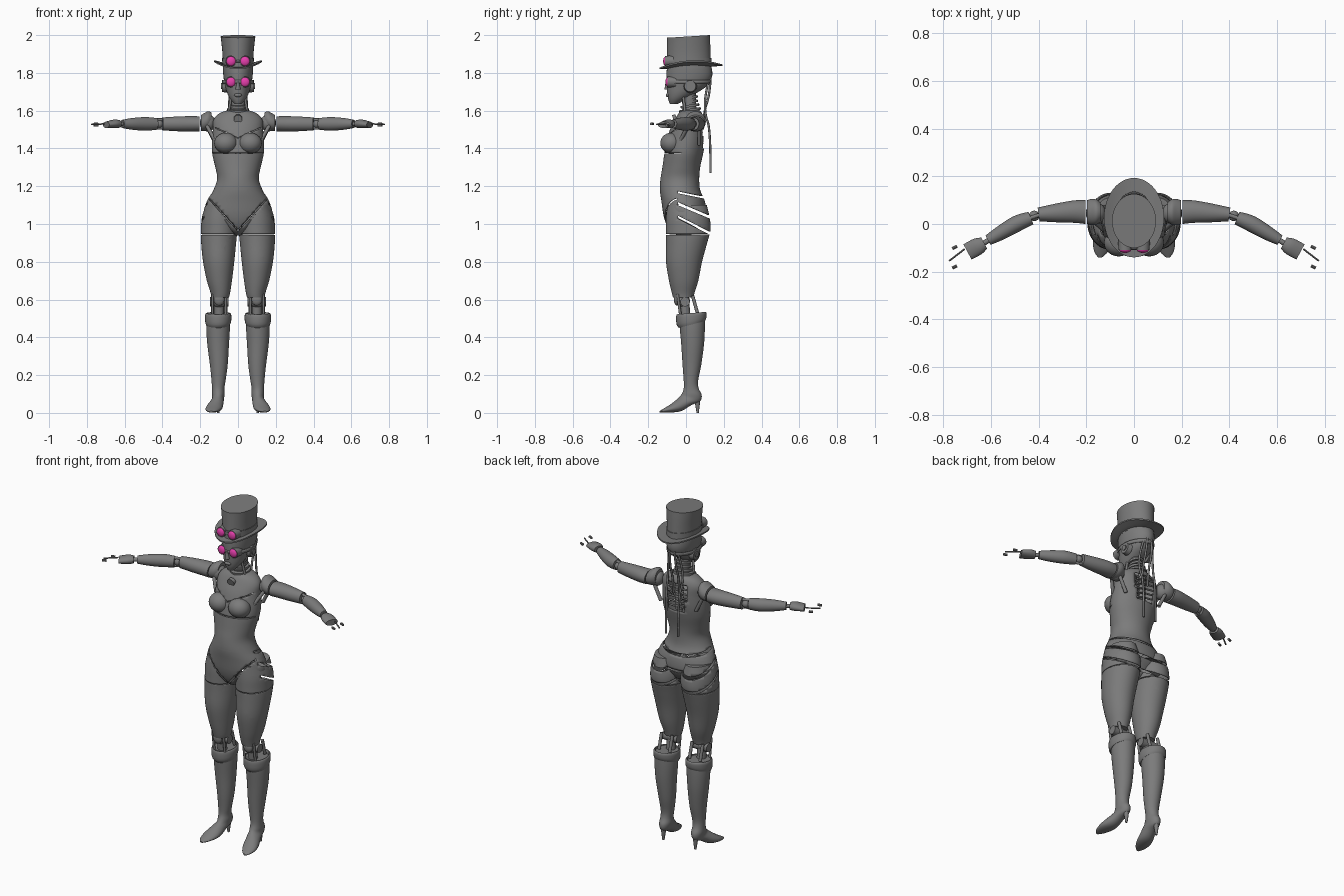
import bpy, bmesh, math
from mathutils import Vector as V

cube = bpy.data.objects.get("Cube")
if cube:
    bpy.data.objects.remove(cube)


def material(name, rgb, rough=0.5):
    m = bpy.data.materials.new(name)
    m.use_nodes = True
    m.diffuse_color = (*rgb, 1)
    bsdf = next(n for n in m.node_tree.nodes if n.type == 'BSDF_PRINCIPLED')
    bsdf.inputs["Base Color"].default_value = (*rgb, 1)
    bsdf.inputs["Roughness"].default_value = rough
    return m


GREY = material("metal grey", (0.2, 0.2, 0.2))
PINK = material("lens magenta", (0.8, 0.05, 0.42))


def finish(name, data, mat=GREY, mirror=True, shell=0):
    ob = bpy.data.objects.new(name, data)
    bpy.context.scene.collection.objects.link(ob)
    data.materials.append(mat)
    if mirror:
        ob.modifiers.new("Mirror", 'MIRROR')
    if shell:
        ob.modifiers.new("Shell", 'SOLIDIFY').thickness = shell
    return ob


def to_object(name, bm, angle=35, **kw):
    bmesh.ops.recalc_face_normals(bm, faces=bm.faces)
    me = bpy.data.meshes.new(name)
    bm.to_mesh(me)
    bm.free()
    me.shade_smooth()
    me.set_sharp_from_angle(angle=math.radians(angle))
    return finish(name, me, **kw)


# Ring makers: centre, half-axis u, half-axis v
def flat(z, x0, x1, y0, y1, tilt=0.0):
    return V(((x0 + x1) / 2, (y0 + y1) / 2, z)), V(((x1 - x0) / 2, 0, 0)), V((0, (y1 - y0) / 2, tilt))


def sym(z, r, y0, y1, tilt=0.0):
    return flat(z, -r, r, y0, y1, tilt)


def foot_ring(x, w, yt, zt, yb, zb):
    return V((x, (yt + yb) / 2, (zt + zb) / 2)), V((w, 0, 0)), V((0, (yb - yt) / 2, (zb - zt) / 2))


def arm_ring(x, y, ry, rz, turn=0.0, z=1.53):
    a = math.radians(turn)
    return V((x, y, z)), V((math.sin(a), math.cos(a), 0)) * ry, V((0, 0, rz))


def loft(rings, steps=4, sides=32, caps=True):
    """Skin a smooth tube through elliptical rings."""
    fine, n = [], len(rings)
    for i in range(n - 1):
        p = [rings[max(i - 1, 0)], rings[i], rings[i + 1], rings[min(i + 2, n - 1)]]
        for s in range(steps):
            t = s / steps
            fine.append([(b * 2 + (c - a) * t + (a * 2 - b * 5 + c * 4 - d) * t**2
                          + (b * 3 - a - c * 3 + d) * t**3) / 2 for a, b, c, d in zip(*p)])
    fine.append(rings[-1])
    bm = bmesh.new()
    grid = []
    for c, u, v in fine:
        angles = [2 * math.pi * k / sides for k in range(sides)]
        grid.append([bm.verts.new(c + u * math.cos(a) + v * math.sin(a)) for a in angles])
    for a, b in zip(grid, grid[1:]):
        for k in range(sides):
            j = (k + 1) % sides
            bm.faces.new((a[k], a[j], b[j], b[k]))
    if caps:
        bm.faces.new(grid[0])
        bm.faces.new(grid[-1])
    return bm


def slit(bm, z, sx, sy, width, where):
    """Cut an open gap along the plane height = z + sx*x + sy*y."""
    no = V((-sx, -sy, 1)).normalized()
    for d in (-width / 2, width / 2):
        bmesh.ops.bisect_plane(bm, geom=bm.verts[:] + bm.edges[:] + bm.faces[:],
                               plane_co=V((0, 0, z)) + no * d, plane_no=no)
    drop = []
    for f in bm.faces:
        c = f.calc_center_median()
        if abs((c - V((0, 0, z))).dot(no)) < width / 2 and where(c):
            drop.append(f)
    bmesh.ops.delete(bm, geom=drop, context='FACES')


def rod(name, a, b, r, r2=None, sides=20, **kw):
    a, b = V(a), V(b)
    bm = bmesh.new()
    bmesh.ops.create_cone(bm, cap_ends=True, segments=sides, radius1=r,
                          radius2=r if r2 is None else r2, depth=(b - a).length)
    m = (b - a).to_track_quat('Z', 'Y').to_matrix().to_4x4()
    m.translation = (a + b) / 2
    bm.transform(m)
    return to_object(name, bm, **kw)


def ball(name, c, size, **kw):
    bm = bmesh.new()
    bmesh.ops.create_uvsphere(bm, u_segments=24, v_segments=14, radius=1)
    bmesh.ops.scale(bm, vec=size, verts=bm.verts)
    bmesh.ops.translate(bm, vec=c, verts=bm.verts)
    return to_object(name, bm, **kw)


def hip_slits(bm):
    for z, slope, w in ((1.16, -.2, .012), (1.09, -.42, .016), (1.015, -.5, .014)):
        slit(bm, z, 0, slope, w, lambda c: c.y > -.045)
    for s in (1, -1):
        slit(bm, .965, s * 1.1, 0, .008, lambda c: c.y < -.045 and c.x * s > 0)


# Torso shell with chest seams, hip gaps and an open upper back
torso = loft([sym(1.605, .045, -.02, .07), sym(1.585, .1, -.04, .085), sym(1.55, .13, -.06, .095),
              sym(1.5, .133, -.085, .1), sym(1.43, .138, -.105, .1), sym(1.37, .136, -.115, .09),
              sym(1.3, .12, -.125, .075), sym(1.24, .11, -.135, .07), sym(1.18, .13, -.138, .075),
              sym(1.12, .165, -.13, .1), sym(1.05, .18, -.12, .105), sym(1.0, .12, -.105, .08),
              sym(.96, .05, -.08, .05), sym(.94, .015, -.04, .02)], sides=48)
hip_slits(torso)
for s in (1, -1):
    slit(torso, 1.455, s * .45, 0, .004, lambda c: c.y < -.03 and c.x * s > 0)
slit(torso, 1.375, 0, 0, .004, lambda c: c.y < -.02)
hole = [f for f in torso.faces for c in [f.calc_center_median()]
        if 1.4 < c.z < 1.56 and abs(c.x) < .06 and c.y > .04]
bmesh.ops.delete(torso, geom=hole, context='FACES')
to_object("torso", torso, mirror=False, shell=.004)
ball("bust", (.064, -.078, 1.428), (.062, .058, .055))
rod("chest_medallion", (0, -.05, 1.56), (0, -.068, 1.555), .022, mirror=False)

# Spine and ribs inside the open back
rod("spine_core", (0, .055, 1.36), (0, .055, 1.6), .012, mirror=False)
for i in range(6):
    z = 1.41 + i * .028
    rod(f"vertebra_{i}", (0, .06, z - .008), (0, .06, z + .008), .024, mirror=False)
    rod(f"rib_{i}", (0, .065, z), (.075, .07, z + .006), .005)

# Neck and collar
rod("neck", (0, .02, 1.57), (0, .015, 1.72), .036, mirror=False)
for i, r in enumerate((.058, .05, .042, .042)):
    z = 1.597 + i * .022
    rod(f"neck_ring_{i}", (0, .022, z), (0, .02, z + .013), r, mirror=False)
rod("neck_piston", (.05, -.005, 1.59), (.035, -.015, 1.68), .007)

# Head and face
to_object("head", loft([sym(1.635, .018, -.085, -.045), sym(1.66, .04, -.094, 0), sym(1.69, .056, -.099, .05),
                        sym(1.73, .068, -.102, .11), sym(1.78, .077, -.104, .138),
                        sym(1.83, .08, -.1, .135), sym(1.86, .075, -.09, .12)]), mirror=False)
rod("nose", (0, -.1, 1.712), (0, -.103, 1.755), .014, .005, mirror=False)
ball("lips", (0, -.096, 1.682), (.02, .011, .01), mirror=False)
rod("ear_disc", (.06, .022, 1.73), (.085, .022, 1.73), .036, .03)
rod("ear_hub", (.08, .022, 1.73), (.09, .022, 1.73), .016)

# Goggles over the eyes and on the hat
for where, z, y in (("eye", 1.752, -.088), ("hat", 1.862, -.1)):
    rod(f"{where}_goggle_rim", (.037, y + .035, z), (.037, y - .01, z), .03, .028)
    ball(f"{where}_goggle_lens", (.037, y - .008, z), (.025, .013, .025), mat=PINK)
    rod(f"{where}_goggle_bridge", (0, y - .002, z), (.02, y - .002, z), .006)
to_object("goggle_strap", loft([sym(1.742, .08, -.1, .125), sym(1.762, .08, -.1, .132)],
                               1, caps=False), mirror=False, shell=.004)

# Top hat
to_object("hat_crown", loft([sym(1.835, .08, -.1, .132), sym(1.9, .082, -.1, .13), sym(1.96, .088, -.1, .128),
                             sym(1.993, .092, -.1, .126, .007)], 3, 48), mirror=False)
to_object("hat_band", loft([sym(1.848, .083, -.104, .136), sym(1.878, .084, -.104, .135)], 1, 48),
          mirror=False)
brim = loft([sym(1.827, .07, -.09, .12), sym(1.827, .1, -.115, .16), sym(1.827, .126, -.14, .193),
             sym(1.835, .126, -.14, .193), sym(1.835, .1, -.115, .16), sym(1.835, .07, -.09, .12)], 1, 48)
for v in brim.verts:
    v.co.z += .03 * (v.co.x / .126) ** 2 + .05 * v.co.y
to_object("hat_brim", brim, mirror=False)


# Cables hanging down the back
def cable(name, points, r):
    cu = bpy.data.curves.new(name, 'CURVE')
    cu.dimensions = '3D'
    cu.bevel_depth, cu.bevel_resolution, cu.use_fill_caps = r, 2, True
    sp = cu.splines.new('NURBS')
    sp.points.add(len(points) - 1)
    for p, co in zip(sp.points, points):
        p.co = (*co, 1)
    sp.use_endpoint_u, sp.order_u = True, 3
    finish(name, cu)


cable("long_cable", [(.03, .12, 1.76), (.045, .1, 1.68), (.05, .1, 1.58), (.04, .13, 1.5), (.04, .13, 1.27)], .006)
cable("short_cable", [(.015, .13, 1.77), (.02, .125, 1.68), (.02, .095, 1.6), (.02, .09, 1.5)], .006)

# Shoulders
ball("shoulder_ball", (.16, .045, 1.535), (.042, .045, .045))
to_object("shoulder_cap", loft([arm_ring(.14, .05, .04, .042, 0, 1.548), arm_ring(.158, .05, .053, .05, 0, 1.547),
                                arm_ring(.178, .05, .055, .047, 0, 1.54), arm_ring(.196, .05, .05, .042, 0, 1.535)], 3))
rod("shoulder_front_strut", (.115, -.035, 1.43), (.165, .01, 1.52), .01)
rod("shoulder_back_strut", (.115, .07, 1.42), (.165, .07, 1.52), .01)

# Arms and hands
to_object("upper_arm", loft([arm_ring(.203, .05, .05, .04), arm_ring(.25, .052, .047, .041),
                             arm_ring(.32, .047, .04, .039), arm_ring(.4, .04, .029, .034, 8)]))
ball("elbow_ball", (.418, .034, 1.53), (.022, .022, .022))
for dz in (-.022, .022):
    rod("elbow_link", (.385, .042, 1.53 + dz), (.45, .02, 1.53 + dz), .008)
to_object("forearm", loft([arm_ring(.432, .025, .028, .031, 22), arm_ring(.49, .002, .034, .036, 25),
                           arm_ring(.56, -.038, .03, .031, 28), arm_ring(.612, -.068, .022, .022, 28)]))
rod("wrist", (.6, -.062, 1.53), (.645, -.09, 1.53), .011)
to_object("hand", loft([arm_ring(.628, -.08, .026, .02, 28), arm_ring(.655, -.094, .036, .023, 28),
                        arm_ring(.698, -.117, .036, .017, 28, 1.525)]))
rod("middle_finger", (.71, -.105, 1.53), (.775, -.155, 1.527), .004, sides=10)
for y, z in ((-.098, 1.522), (-.18, 1.53)):
    rod("fingertip", (.742, y + .005, z), (.762, y - .005, z), .007, sides=10)

# Thighs
leg = loft([flat(1.1, .03, .172, -.1, .11), flat(1.03, .005, .192, -.106, .126),
            flat(.97, .004, .196, -.106, .13), flat(.9, .01, .195, -.106, .112),
            flat(.8, .02, .185, -.106, .085), flat(.7, .032, .165, -.09, .065),
            flat(.635, .042, .145, -.075, .045), flat(.61, .048, .14, -.068, .038)], 4, 40)
hip_slits(leg)
slit(leg, .945, 0, 0, .004, lambda c: True)
to_object("thigh", leg, shell=.004)

# Knees
ball("knee_ball", (.1, -.015, .592), (.036, .036, .036))
rod("knee_axle", (.05, -.005, .588), (.148, -.005, .588), .025)
ball("kneecap", (.1, -.048, .6), (.028, .016, .032))
rod("knee_post", (.1, 0, .49), (.1, -.01, .6), .026)
for x in (.065, .135):
    rod("knee_piston", (x, .06, .53), (x, .035, .62), .009)
    rod("knee_strut", (x, -.03, .52), (x, -.045, .63), .007)

# High-heeled boots
to_object("boot", loft([flat(.52, .045, .165, -.038, .1), flat(.45, .043, .168, -.033, .1),
                        flat(.36, .048, .162, -.025, .095), flat(.25, .055, .148, -.018, .08),
                        flat(.17, .066, .14, -.012, .064), foot_ring(.105, .033, -.012, .13, .067, .13),
                        foot_ring(.105, .034, -.02, .105, .083, .095), foot_ring(.106, .032, -.03, .09, .075, .062),
                        foot_ring(.112, .036, -.045, .075, .03, .042), foot_ring(.122, .042, -.065, .058, -.02, .012),
                        foot_ring(.13, .042, -.09, .04, -.065, .003), foot_ring(.138, .028, -.12, .022, -.115, .002),
                        foot_ring(.142, .008, -.14, .01, -.14, .002)]))
to_object("boot_cuff", loft([flat(.5, .05, .16, -.035, .09, .005), flat(.527, .045, .165, -.045, .1, .006),
                             flat(.52, .036, .174, -.052, .109, .008), flat(.485, .036, .174, -.05, .107, .016),
                             flat(.468, .042, .17, -.038, .1, .018)], 3))
rod("boot_heel", (.105, .062, 0), (.105, .06, .08), .006, .017)
